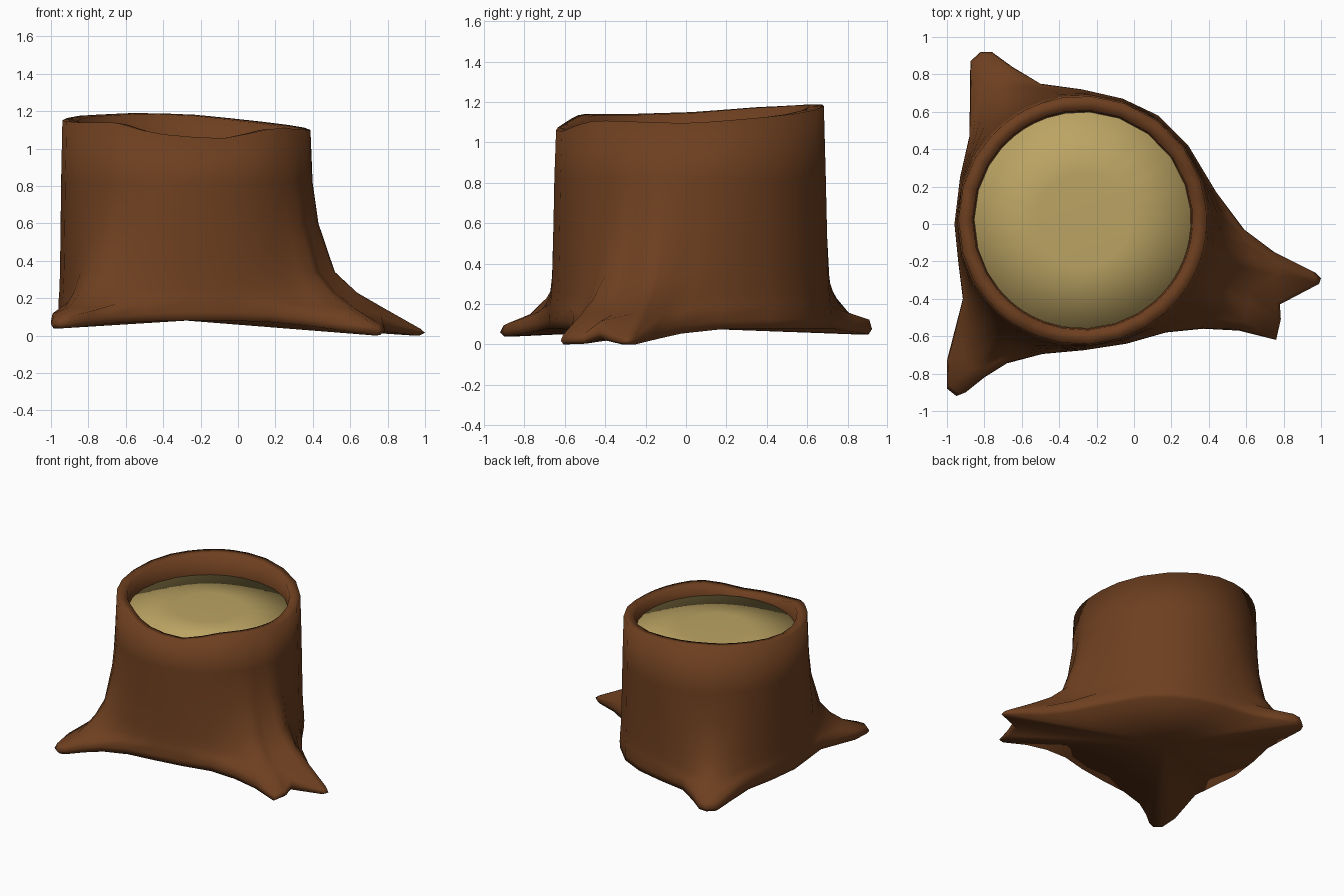
import bpy, bmesh, math

if "Cube" in bpy.data.objects:
    bpy.data.objects.remove(bpy.data.objects["Cube"])

CX, CY = -0.275, 0.02          # trunk axis
# ground outline with four root tips, counter-clockwise from the back right
OUT = [(-0.06, .67), (-.28, .72), (-.5, .75), (-.65, .84), (-.76, .92), (-.82, .92),
       (-.875, .87), (-.877, .68), (-.88, .47), (-.93, .25), (-.96, 0), (-.94, -.2),
       (-.915, -.4), (-1, -.73), (-1, -.88), (-.95, -.92), (-.9, -.9), (-.8, -.82),
       (-.68, -.745), (-.49, -.695), (-.27, -.675), (-.04, -.64), (.17, -.58),
       (.37, -.56), (.56, -.57), (.76, -.62), (.785, -.51), (.78, -.43), (.99, -.32),
       (1, -.29), (.97, -.26), (.75, -.15), (.59, -.03), (.44, .17), (.29, .42), (.13, .58)]
NOTCH = 27                     # gap between the two right-hand roots
# rim height by angle in degrees
RIM = [(-180, 1.15), (-150, 1.14), (-125, 1.14), (-105, 1.08), (-75, 1.05), (-45, 1.11),
       (0, 1.095), (45, 1.135), (90, 1.185), (115, 1.19), (150, 1.175), (180, 1.15)]


def rim_z(a):
    d = (math.degrees(a) + 180) % 360 - 180
    for (a0, z0), (a1, z1) in zip(RIM, RIM[1:]):
        if a0 <= d <= a1:
            return z0 + (z1 - z0) * (d - a0) / (a1 - a0)


def material(name, col):
    m = bpy.data.materials.new(name)
    m.diffuse_color = (*col, 1)
    m.use_nodes = True
    m.node_tree.nodes["Principled BSDF"].inputs["Base Color"].default_value = m.diffuse_color
    return m


def loft(name, rings, mat, angle, cap_first=None, cap_last=None):
    bm = bmesh.new()
    vs = [[bm.verts.new(p) for p in r] for r in rings]
    n = len(vs[0])
    for lo, hi in zip(vs, vs[1:]):
        for i in range(n):
            j = (i + 1) % n
            bm.faces.new((lo[i], lo[j], hi[j], hi[i]))
    for ring, c in ((vs[0], cap_first), (vs[-1], cap_last)):
        if c:
            v = bm.verts.new(c)
            for i in range(n):
                bm.faces.new((ring[i], v, ring[(i + 1) % n]))
    bmesh.ops.recalc_face_normals(bm, faces=bm.faces)
    me = bpy.data.meshes.new(name)
    bm.to_mesh(me)
    bm.free()
    ob = bpy.data.objects.new(name, me)
    bpy.context.collection.objects.link(ob)
    me.materials.append(mat)
    bpy.context.view_layer.objects.active = ob
    ob.select_set(True)
    bpy.ops.object.shade_smooth_by_angle(angle=math.radians(angle))
    ob.select_set(False)
    return ob


# trunk angles follow the outline, relaxed so the roots do not crowd the rim
N = len(OUT)
ang = [math.atan2(y - CY, x - CX) for x, y in OUT]
for i in range(1, N):
    while ang[i] < ang[i - 1]:
        ang[i] += 2 * math.pi
for _ in range(6):
    ang = [(ang[i - 1] - (2 * math.pi if i == 0 else 0) + 2 * ang[i]
            + ang[(i + 1) % N] + (2 * math.pi if i == N - 1 else 0)) / 4 for i in range(N)]


def trunk_pt(i, r, z):
    return (CX + r * math.cos(ang[i]), CY + r * math.sin(ang[i]), z)


def blend(i, f, z):
    tx, ty, _ = trunk_pt(i, .668, 0)
    return (tx + (OUT[i][0] - tx) * f, ty + (OUT[i][1] - ty) * f, z)


reach = [max(0, math.hypot(x - CX, y - CY) - .7) for x, y in OUT]
# the left roots hover slightly, the right ones touch the ground
zb = [max(0, .08 - (.157 if x > 0 else .09) * d) for d, (x, y) in zip(reach, OUT)]
zt = [b + max(.02, .11 - .12 * d) for b, d in zip(zb, reach)]
zb[NOTCH] += .015
zt[NOTCH] += .05
ALL = range(N)


def flare(i, f):
    # the short sides bulge higher up the trunk than the long roots
    return f ** (.45 + .55 * min(1, reach[i] / .25))


# bark: underside, root flare, trunk wall, rim and inner lip
rings = [[blend(i, .95, zb[i]) for i in ALL],
         [blend(i, 1, zb[i] * .6 + zt[i] * .4) for i in ALL],
         [blend(i, .96, zt[i]) for i in ALL]]
for f, z in ((.64, .15), (.42, .23), (.23, .34), (.08, .6), (.02, .82)):
    rings.append([blend(i, flare(i, f), max(z, zt[i] + .02 + (z - .15) * .6) if z < .3 else z)
                  for i in ALL])
rings += [[trunk_pt(i, r, rim_z(ang[i]) - dz) for i in ALL]
          for r, dz in ((.664, 0), (.588, .005))]
rings.append([trunk_pt(i, .582, 1.0) for i in ALL])
bark = material("bark", (.155, .05, .014))
loft("stump_bark", rings, bark, 130, cap_first=(CX, CY, .08))

# pale cut wood inside the rim, softly shaded over its edge
wood = material("cut_wood", (.5, .37, .125))
loft("cut_wood_top",
     [[trunk_pt(i, r, z) for i in ALL] for r, z in ((.58, .97), (.58, 1.02), (.25, 1.03))],
     wood, 120, cap_last=(CX, CY, 1.032))
